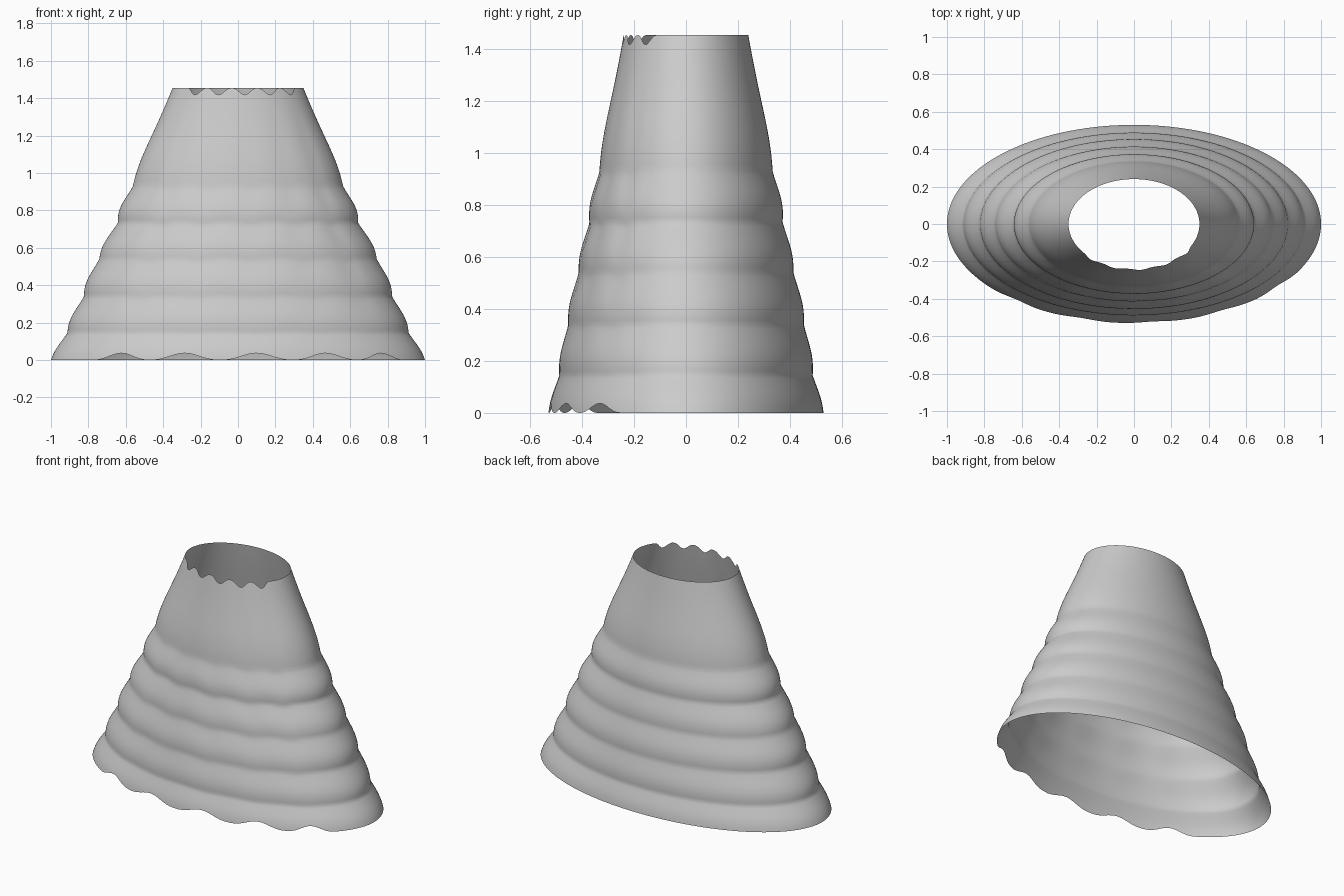
import bpy
import bmesh
from math import sin, cos, pi, radians, degrees

cube = bpy.data.objects.get("Cube")
if cube:
    bpy.data.objects.remove(cube, do_unlink=True)

HEIGHT = 1.455
COLUMNS = 192
SCALLOP = 0.037

# Seams of the tiers from the top down: height, half width, half depth
SEAMS = [(HEIGHT, 0.35, 0.24), (0.93, 0.562, 0.334), (0.735, 0.642, 0.372),
         (0.54, 0.742, 0.414), (0.34, 0.824, 0.454), (0.145, 0.912, 0.488),
         (0.0, 1.0, 0.53)]
BULGE = [0.014, 0.02, 0.017, 0.018, 0.017, 0.009]


def radii(z):
    """Half width and half depth of the skirt at a height."""
    z = min(max(z, 0.0), HEIGHT)
    for i, (upper, lower) in enumerate(zip(SEAMS, SEAMS[1:])):
        if z >= lower[0]:
            t = (upper[0] - z) / (upper[0] - lower[0])
            swell = BULGE[i] * sin(pi * t ** (2.2 if i == 0 else 1.35))
            return (upper[1] + (lower[1] - upper[1]) * t + swell,
                    upper[2] + (lower[2] - upper[2]) * t + swell * 0.6)


def scallop(angle):
    """Five rounded notches across the front, 0 to 1."""
    start, step = -50.5, 22.5
    phase = (degrees(angle) - start) / step
    return abs(sin(pi * phase)) ** 2.6 if 0 < phase < 5 else 0.0


# Row heights, evenly divided within each tier
heights = [HEIGHT]
for i, (upper, lower) in enumerate(zip(SEAMS, SEAMS[1:])):
    rows = 20 if i == 0 else 12
    heights += [upper[0] + (lower[0] - upper[0]) * k / rows for k in range(1, rows + 1)]

# Open elliptical shell; angle 0 is the middle of the front
bm = bmesh.new()
rings = []
for h in heights:
    ring = []
    for c in range(COLUMNS):
        a = radians(360 * c / COLUMNS - 180)
        notch = scallop(a)
        z = h + SCALLOP * notch * max(0, 1 - h / 0.145)
        z -= SCALLOP * notch * max(0, 1 - (HEIGHT - h) / 0.2)
        # The seams ripple slightly where the rims are scalloped
        ripple = 0.012 * notch * sin(pi * h / HEIGHT)
        rx, ry = radii(z + ripple)
        ring.append(bm.verts.new((rx * sin(a), -ry * cos(a), z)))
    rings.append(ring)
for top, bottom in zip(rings, rings[1:]):
    for c in range(COLUMNS):
        n = (c + 1) % COLUMNS
        bm.faces.new((top[c], bottom[c], bottom[n], top[n]))

mesh = bpy.data.meshes.new("tiered_skirt")
bm.to_mesh(mesh)
bm.free()
mesh.shade_smooth()

# Plain grey cloth
cloth = bpy.data.materials.new("light_grey")
cloth.use_nodes = True
grey = (0.6, 0.6, 0.6, 1.0)
cloth.diffuse_color = grey
cloth.node_tree.nodes["Principled BSDF"].inputs["Base Color"].default_value = grey
mesh.materials.append(cloth)

skirt = bpy.data.objects.new("tiered_skirt", mesh)
bpy.context.scene.collection.objects.link(skirt)
